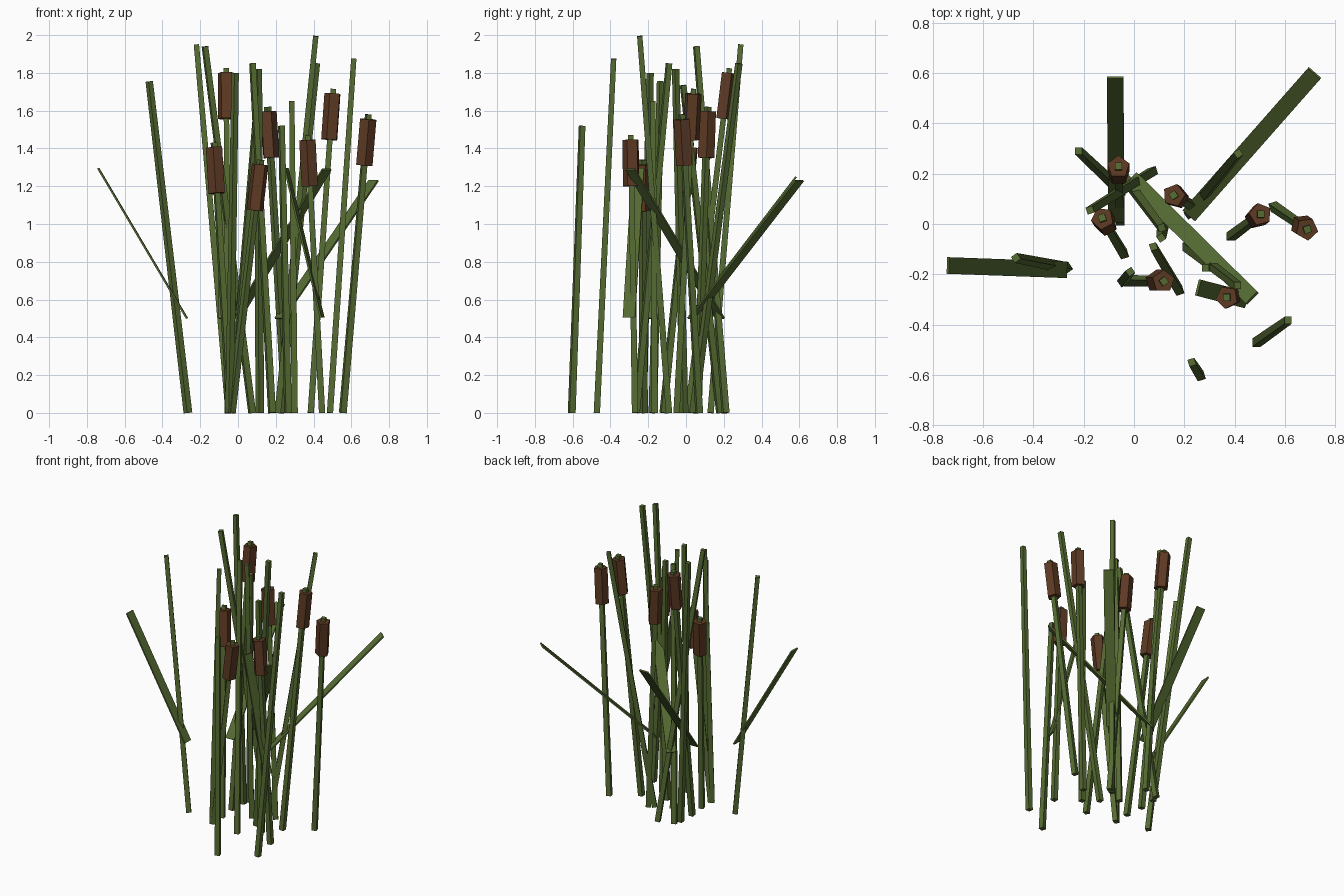
import bpy, bmesh, math
from mathutils import Vector, Matrix

if "Cube" in bpy.data.objects:
    bpy.data.objects.remove(bpy.data.objects["Cube"])


def material(name, rgb):
    m = bpy.data.materials.new(name)
    m.diffuse_color = (*rgb, 1)
    m.use_nodes = True
    m.node_tree.nodes["Principled BSDF"].inputs["Base Color"].default_value = m.diffuse_color
    return m


GREEN = material("reed green", (0.092, 0.147, 0.032))
BROWN = material("seed head brown", (0.110, 0.042, 0.017))
UP = Vector((0, 0, 1))


def finish(name, bm, mat):
    bmesh.ops.recalc_face_normals(bm, faces=bm.faces)
    me = bpy.data.meshes.new(name)
    bm.to_mesh(me)
    bm.free()
    me.materials.append(mat)
    ob = bpy.data.objects.new(name, me)
    bpy.context.collection.objects.link(ob)


def rod(name, a, b, sides, r1, r2, mat, turn=0.0):
    """Flat-sided rod from a to b."""
    a, b = Vector(a), Vector(b)
    d = b - a
    mtx = (Matrix.Translation((a + b) / 2)
           @ UP.rotation_difference(d).to_matrix().to_4x4()
           @ Matrix.Rotation(turn, 4, 'Z'))
    bm = bmesh.new()
    bmesh.ops.create_cone(bm, cap_ends=True, segments=sides, radius1=r1,
                          radius2=r2, depth=d.length, matrix=mtx)
    finish(name, bm, mat)


def blade(name, a, b, width=0.066, thick=0.01):
    """Flat leaf strip from a to b, its width kept horizontal."""
    a, b = Vector(a), Vector(b)
    d = b - a
    side = d.cross(UP).normalized()
    normal = side.cross(d).normalized()
    rot = Matrix((side, d.normalized(), normal)).transposed().to_4x4()
    mtx = (Matrix.Translation((a + b) / 2) @ rot
           @ Matrix.Diagonal((width, d.length, thick, 1)))
    bm = bmesh.new()
    bmesh.ops.create_cube(bm, size=1, matrix=mtx)
    finish(name, bm, GREEN)


# Plain reeds: base x, y, then tip x, y, z
reeds = [
    (-0.05, 0.13, -0.22, 0.29, 1.95),
    (0.075, 0.21, -0.175, 0.055, 1.94),
    (-0.265, -0.175, -0.47, -0.135, 1.755),
    (0.487, -0.472, 0.613, -0.383, 1.875),
    (0.265, -0.605, 0.23, -0.55, 1.52),
    (0.22, 0.04, 0.415, 0.28, 1.85),
    (0.21, -0.09, 0.412, -0.245, 1.995),
    (0.18, -0.265, 0.077, -0.09, 1.85),
    (0.115, -0.01, 0.108, -0.055, 1.82),
    (0.30, -0.165, 0.285, -0.175, 1.65),
    (-0.035, 0.18, 0.11, -0.015, 1.735),
    (-0.045, -0.23, -0.015, -0.19, 1.80),
]
for i, (x, y, tx, ty, tz) in enumerate(reeds):
    rod(f"reed_{i + 1}", (x, y, 0), (tx, ty, tz), 4, 0.0235, 0.020, GREEN,
        math.pi / 4 + 0.3 * (i % 3))

# Cattails: stem base x, y, then tip x, y, z
cattails = [
    (-0.055, 0.01, -0.062, 0.23, 1.825),
    (-0.04, -0.12, -0.127, 0.025, 1.43),
    (0.255, 0.06, 0.157, 0.115, 1.62),
    (0.385, -0.05, 0.505, 0.04, 1.715),
    (0.555, 0.07, 0.69, -0.022, 1.58),
    (-0.035, -0.225, 0.12, -0.228, 1.34),
    (0.445, -0.27, 0.368, -0.292, 1.47),
]
for i, (x, y, tx, ty, tz) in enumerate(cattails):
    base, tip = Vector((x, y, 0)), Vector((tx, ty, tz))
    axis = (tip - base).normalized()
    rod(f"cattail_stem_{i + 1}", base, tip, 4, 0.0235, 0.020, GREEN,
        math.pi / 4 + 0.3 * (i % 3))
    rod(f"seed_head_{i + 1}", tip - axis * 0.27, tip - axis * 0.025, 5,
        0.046, 0.046, BROWN, 0.5 * i)

# Broad leaf blades: root and tip points
blades = [
    ((-0.27, -0.182, 0.50), (-0.74, -0.165, 1.295)),
    ((-0.07, 0.01, 0.50), (-0.075, 0.583, 1.25)),
    ((0.22, 0.035, 0.50), (0.718, 0.60, 1.23)),
    ((-0.01, 0.18, 0.50), (0.47, -0.295, 1.29)),
    ((0.445, -0.302, 0.505), (0.255, -0.253, 1.295)),
]
for i, (a, b) in enumerate(blades):
    blade(f"leaf_blade_{i + 1}", a, b)
